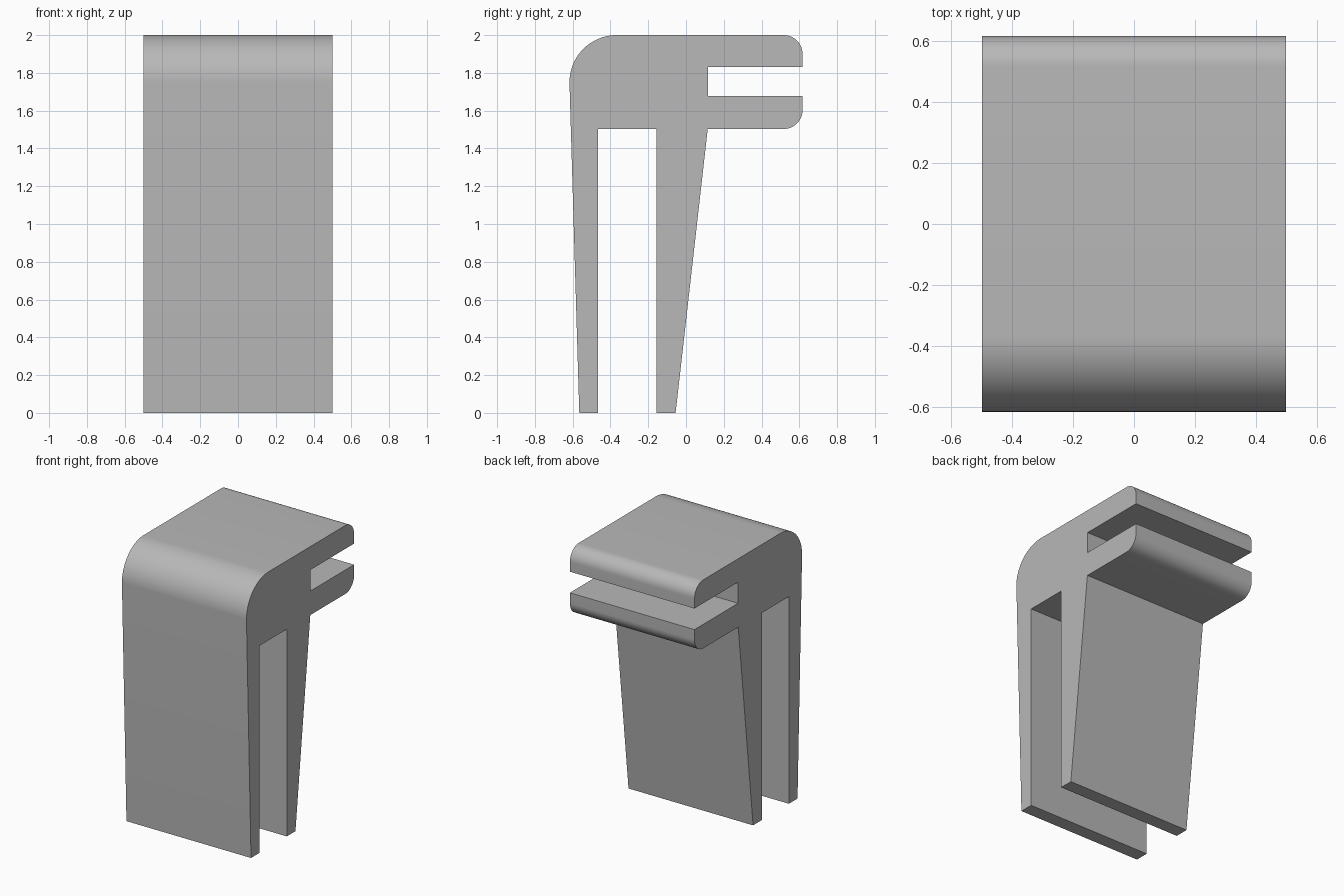
import bpy
import bmesh
from math import cos, sin, radians

cube = bpy.data.objects.get("Cube")
if cube:
    bpy.data.objects.remove(cube, do_unlink=True)

HALF_WIDTH = 0.5


def arc(cy, cz, radius, start, end, steps=16):
    """Points of a rounded corner in the side profile."""
    angles = [radians(start + (end - start) * i / steps) for i in range(steps + 1)]
    return [(cy + radius * cos(a), cz + radius * sin(a)) for a in angles]


# Side profile (y, z): two tapered legs, a slotted jaw and a rounded front shoulder
profile = [(-0.565, 0), (-0.465, 0), (-0.465, 1.503), (-0.155, 1.503),
           (-0.155, 0), (-0.055, 0), (0.115, 1.503)]
profile += arc(0.517, 1.603, 0.1, -90, 0)
profile += [(0.617, 1.677), (0.117, 1.677), (0.117, 1.83), (0.617, 1.83)]
profile += arc(0.517, 1.9, 0.1, 0, 90)
profile += arc(-0.367, 1.75, 0.25, 90, 180, 24)

# Extrude the profile across the width
bm = bmesh.new()
face = bm.faces.new([bm.verts.new((-HALF_WIDTH, y, z)) for y, z in profile])
result = bmesh.ops.extrude_face_region(bm, geom=[face])
moved = [v for v in result["geom"] if isinstance(v, bmesh.types.BMVert)]
bmesh.ops.translate(bm, verts=moved, vec=(2 * HALF_WIDTH, 0, 0))
bmesh.ops.recalc_face_normals(bm, faces=bm.faces)
mesh = bpy.data.meshes.new("clip_bracket")
bm.to_mesh(mesh)
bm.free()

bracket = bpy.data.objects.new("clip_bracket", mesh)
bpy.context.collection.objects.link(bracket)

# Plain grey material
grey = bpy.data.materials.new("light grey")
grey.use_nodes = True
colour = (0.48, 0.48, 0.48, 1)
grey.diffuse_color = colour
grey.node_tree.nodes["Principled BSDF"].inputs["Base Color"].default_value = colour
mesh.materials.append(grey)

# Smooth the rounded corners, keep the edges sharp
bpy.ops.object.select_all(action="DESELECT")
bracket.select_set(True)
bpy.context.view_layer.objects.active = bracket
bpy.ops.object.shade_smooth_by_angle(angle=radians(30))
